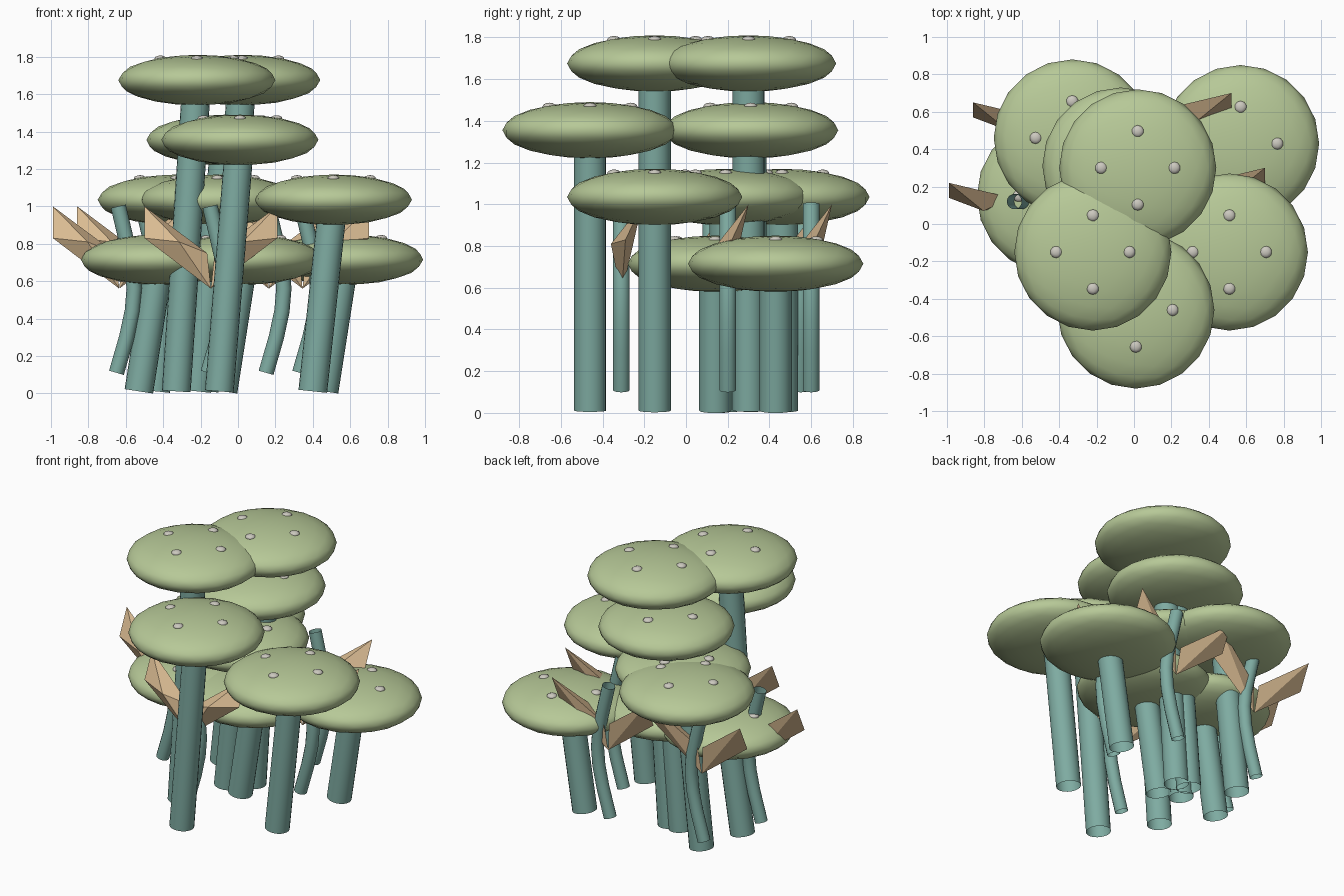
import bpy
import bmesh
from math import cos, sin, tau
from mathutils import Vector, Matrix

cube = bpy.data.objects.get("Cube")
if cube:
    bpy.data.objects.remove(cube, do_unlink=True)


def make_material(name, rgb):
    mat = bpy.data.materials.new(name)
    mat.use_nodes = True
    mat.diffuse_color = (*rgb, 1)
    bsdf = mat.node_tree.nodes["Principled BSDF"]
    bsdf.inputs["Base Color"].default_value = (*rgb, 1)
    bsdf.inputs["Roughness"].default_value = 0.8
    return mat


cap_green = make_material("cap green", (0.47, 0.58, 0.31))
stem_teal = make_material("stem teal", (0.21, 0.41, 0.36))
leaf_tan = make_material("leaf tan", (0.70, 0.50, 0.29))
spot_grey = make_material("spot grey", (0.60, 0.58, 0.52))


def add_object(name, bm, mat, smooth=True):
    mesh = bpy.data.meshes.new(name)
    for face in bm.faces:
        face.smooth = smooth
    bm.to_mesh(mesh)
    bm.free()
    mesh.materials.append(mat)
    obj = bpy.data.objects.new(name, mesh)
    bpy.context.collection.objects.link(obj)
    return obj


def add_ball(bm, center, size, detail):
    """Add a squashed icosphere."""
    matrix = Matrix.Translation(center) @ Matrix.Diagonal((*size, 1))
    bmesh.ops.create_icosphere(bm, subdivisions=detail, radius=1, matrix=matrix)


def add_tube(bm, path, radius, sides=20):
    """Sweep an open tube along a path that bends in the xz plane."""
    side_axis = Vector((0, 1, 0))
    rings = []
    for i, point in enumerate(path):
        tangent = path[min(i + 1, len(path) - 1)] - path[max(i - 1, 0)]
        across = side_axis.cross(tangent).normalized()
        rings.append([bm.verts.new(point + radius * (across * cos(tau * k / sides)
                                                     + side_axis * sin(tau * k / sides)))
                      for k in range(sides)])
    for low, high in zip(rings, rings[1:]):
        for k in range(sides):
            n = (k + 1) % sides
            bm.faces.new((low[k], low[n], high[n], high[k]))
    bmesh.ops.recalc_face_normals(bm, faces=bm.faces)


# Mushrooms: cap centre x, y and tier (0 lowest, 3 highest)
CAP_RADIUS, CAP_HALF_HEIGHT = 0.42, 0.135
LEAN = 0.11
mushrooms = [
    (-0.22, -0.15, 3), (0.02, 0.30, 3),
    (0.01, -0.46, 2), (-0.07, 0.31, 2),
    (0.51, -0.15, 1), (-0.33, 0.46, 1), (-0.11, 0.19, 1),
    (0.57, 0.43, 0), (-0.42, 0.15, 0), (0.03, 0.14, 0),
]
for x, y, tier in mushrooms:
    top = Vector((x, y, 0.715 + 0.32 * tier))

    bm = bmesh.new()
    add_ball(bm, top, (CAP_RADIUS, CAP_RADIUS, CAP_HALF_HEIGHT), 3)
    add_object("mushroom_cap", bm, cap_green)

    bm = bmesh.new()
    add_tube(bm, [Vector((x - LEAN, y, 0.011)), top], 0.077)
    add_object("mushroom_stem", bm, stem_teal)

    # Four pale spots around the crown
    bm = bmesh.new()
    for k in range(4):
        offset = Vector((cos(tau * k / 4), sin(tau * k / 4), 0)) * 0.195
        add_ball(bm, top + offset + Vector((0, 0, 0.114)), (0.033, 0.033, 0.018), 2)
    add_object("cap_spots", bm, spot_grey)


# Bent sprouts: foot x, y
sprouts = [(-0.16, -0.31), (0.15, 0.60), (0.33, 0.20), (-0.65, 0.12), (-0.52, 0.55)]
bend = [(0, 0.11), (0.055, 0.30), (0.085, 0.44), (0.095, 0.56),
        (0.085, 0.68), (0.05, 0.83), (0.01, 1.0)]
base, upper, tip, lower, ridge = range(5)
leaf_points = [(0.0, 0.0, 0.56), (0.02, 0.02, 0.75), (0.355, 0.10, 1.0),
               (0.355, 0.02, 0.83), (0.17, -0.05, 0.81)]
leaf_faces = [(base, upper, ridge), (upper, tip, ridge), (tip, lower, ridge),
              (lower, base, ridge), (base, lower, tip), (base, tip, upper)]

for x, y in sprouts:
    bm = bmesh.new()
    add_tube(bm, [Vector((x + dx, y, z)) for dx, z in bend], 0.041, 14)
    add_object("sprout_stem", bm, stem_teal)

    # A mirrored pair of folded leaves
    for name, side in (("left_leaf", 1), ("right_leaf", -1)):
        bm = bmesh.new()
        verts = [bm.verts.new((x + 0.015 + side * px, y + py, pz)) for px, py, pz in leaf_points]
        for face in leaf_faces:
            bm.faces.new([verts[i] for i in face])
        bmesh.ops.recalc_face_normals(bm, faces=bm.faces)
        add_object(name, bm, leaf_tan, smooth=False)
